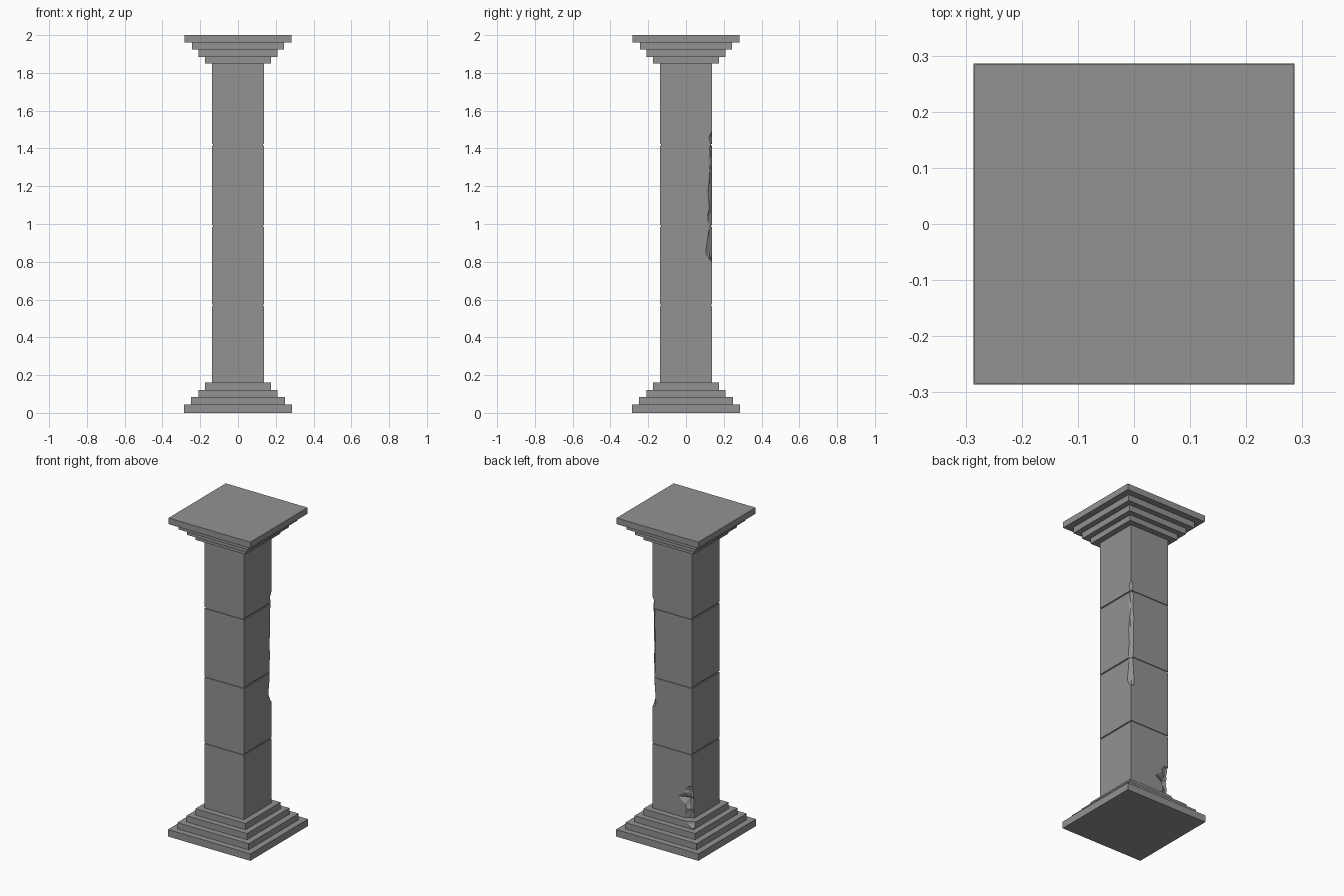
import bpy, bmesh

if "Cube" in bpy.data.objects:
    bpy.data.objects.remove(bpy.data.objects["Cube"])

stone = bpy.data.materials.new("stone")
stone.diffuse_color = (0.29, 0.29, 0.29, 1)
stone.use_nodes = True
stone.node_tree.nodes["Principled BSDF"].inputs["Base Color"].default_value = stone.diffuse_color


def loft(name, rings):
    """Closed solid skinned through equal-length rings of 3D points."""
    bm = bmesh.new()
    vr = [[bm.verts.new(p) for p in r] for r in rings]
    n = len(vr[0])
    for a, b in zip(vr, vr[1:]):
        for i in range(n):
            j = (i + 1) % n
            bm.faces.new((a[i], a[j], b[j], b[i]))
    bm.faces.new(vr[0][::-1])
    bm.faces.new(vr[-1])
    bmesh.ops.recalc_face_normals(bm, faces=bm.faces)
    me = bpy.data.meshes.new(name)
    bm.to_mesh(me)
    bm.free()
    me.materials.append(stone)
    ob = bpy.data.objects.new(name, me)
    bpy.context.collection.objects.link(ob)
    return ob


def square_tower(name, profile):
    return loft(name, [[(-h, -h, z), (h, -h, z), (h, h, z), (-h, h, z)]
                       for h, z in profile])


def steps(halves, levels):
    prof = []
    for i, h in enumerate(halves):
        prof += [(h, levels[i]), (h, levels[i + 1])]
    return prof


def chip(target, h, sx, sy, cuts):
    """Break a vertical corner; cuts = (z, width along x, width along y, depth)."""
    o = h + 0.03
    rings = [[(sx * x, sy * y, z) for x, y in
              ((h - a, h), (h - a, o), (o, o), (o, h - b), (h, h - b), (h - m, h - m))]
             for z, a, b, m in cuts]
    cutter = loft("chip_cutter", rings)
    bm = bmesh.new()
    bm.from_mesh(cutter.data)
    bmesh.ops.triangulate(bm, faces=bm.faces)
    bm.to_mesh(cutter.data)
    bm.free()
    cutter.hide_render = True
    mod = target.modifiers.new("chip", 'BOOLEAN')
    mod.operation = 'DIFFERENCE'
    mod.solver = 'EXACT'
    mod.object = cutter
    bpy.context.view_layer.objects.active = target
    bpy.ops.object.modifier_apply(modifier=mod.name)
    bpy.data.objects.remove(cutter)


# Stepped base and capital
base = square_tower("base", steps([0.286, 0.248, 0.21, 0.174],
                                  [0, 0.044, 0.083, 0.122, 0.162]))
capital = square_tower("capital", steps([0.174, 0.208, 0.243, 0.284],
                                        [1.85, 1.885, 1.923, 1.961, 2.0]))

# Shaft of four blocks separated by square grooves
H, G = 0.137, 0.132
profile = [(H, 0.162)]
for z in (0.57, 0.988, 1.42):
    profile += [(H, z - 0.004), (G, z - 0.004), (G, z + 0.004), (H, z + 0.004)]
profile.append((H, 1.85))
shaft = square_tower("shaft", profile)

# Long ragged chip on the back right edge
chip(shaft, H, 1, 1, [
    (0.80, 0.002, 0.002, 0.001), (0.815, 0.024, 0.014, 0.010), (0.85, 0.022, 0.033, 0.014),
    (0.96, 0.015, 0.018, 0.010), (1.00, 0.015, 0.021, 0.008), (1.05, 0.020, 0.022, 0.012),
    (1.08, 0.018, 0.014, 0.009), (1.17, 0.018, 0.021, 0.009), (1.25, 0.021, 0.013, 0.010),
    (1.33, 0.013, 0.019, 0.007), (1.40, 0.019, 0.012, 0.009), (1.425, 0.009, 0.008, 0.004),
    (1.46, 0.014, 0.016, 0.008), (1.49, 0.001, 0.001, 0.0006)])

# Deeper break at the foot of the back left edge, running into the top step
chip(shaft, H, -1, 1, [
    (0.15, 0.055, 0.020, 0.022), (0.19, 0.045, 0.022, 0.020), (0.22, 0.038, 0.012, 0.014),
    (0.25, 0.050, 0.018, 0.024), (0.285, 0.095, 0.022, 0.028), (0.295, 0.085, 0.014, 0.018),
    (0.32, 0.045, 0.018, 0.016), (0.335, 0.055, 0.012, 0.015), (0.36, 0.036, 0.008, 0.009),
    (0.367, 0.010, 0.003, 0.003)])
chip(base, 0.174, -1, 1, [
    (0.129, 0.010, 0.006, 0.004), (0.147, 0.045, 0.018, 0.016), (0.18, 0.055, 0.026, 0.022)])
